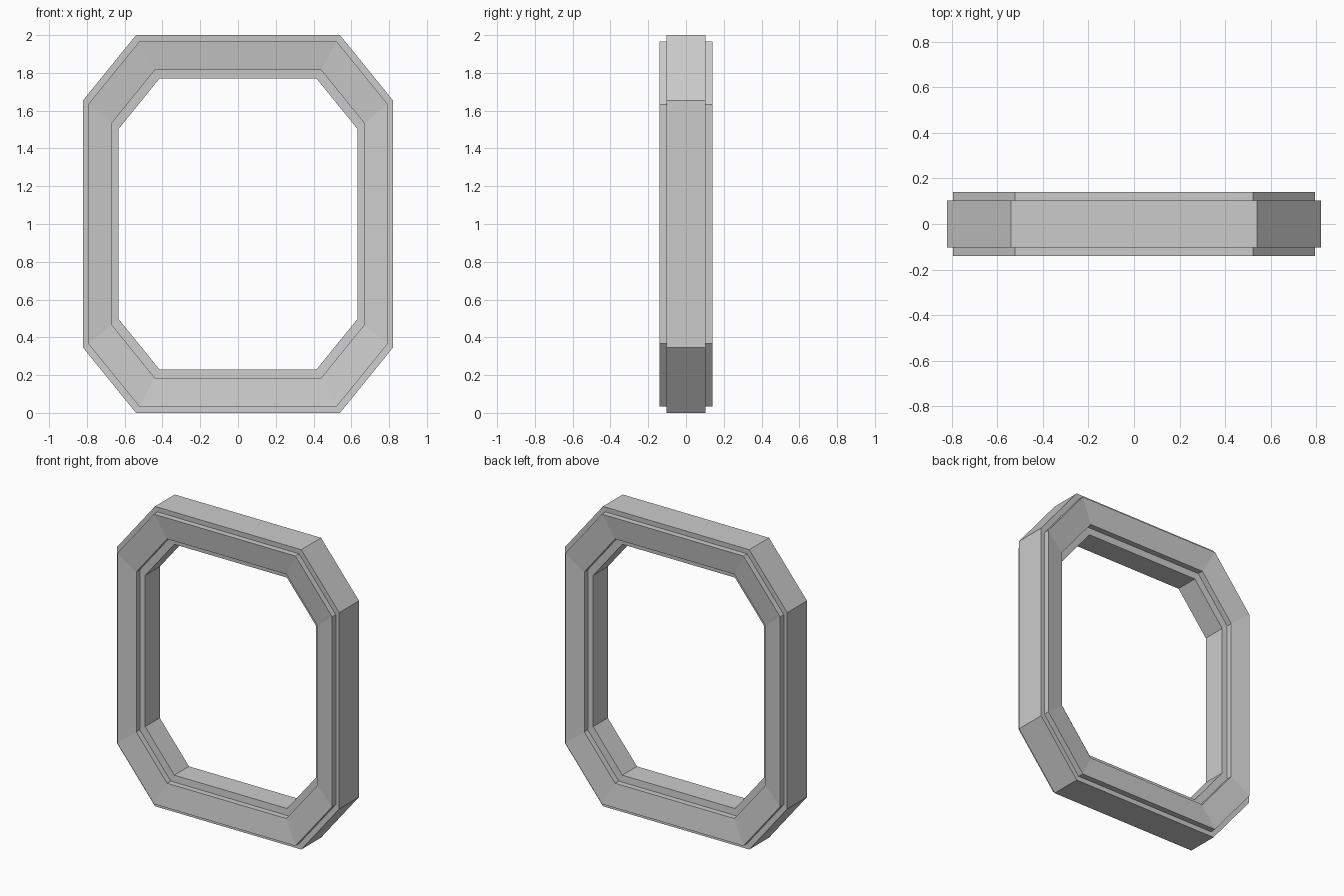
import bpy, bmesh

if "Cube" in bpy.data.objects:
    bpy.data.objects.remove(bpy.data.objects["Cube"])

# Outer octagon of the frame, relative to its centre
HALF_W, HALF_H, CUT_X, CUT_Z = 0.82, 1.0, 0.54, 0.655
corner = [(HALF_W, CUT_Z), (CUT_X, HALF_H)]
octagon = (corner + [(-x, z) for x, z in reversed(corner)]
           + [(-x, -z) for x, z in corner]
           + [(x, -z) for x, z in reversed(corner)])

# Half cross-section: (octagon scale, distance from the middle plane)
half = [(1.0, 0.104), (0.967, 0.102), (0.967, 0.14),
        (0.815, 0.118), (0.815, 0.08), (0.77, 0.077)]
profile = [(s, -y) for s, y in half] + [(s, y) for s, y in reversed(half)]


def sweep_ring(name, outline, section):
    """Sweep a closed cross-section around a closed outline."""
    bm = bmesh.new()
    loops = [[bm.verts.new((x * s, y, z * s + HALF_H)) for x, z in outline]
             for s, y in section]
    n = len(outline)
    for k, a in enumerate(loops):
        b = loops[(k + 1) % len(loops)]
        for i in range(n):
            j = (i + 1) % n
            bm.faces.new((a[i], a[j], b[j], b[i]))
    bmesh.ops.recalc_face_normals(bm, faces=bm.faces)
    mesh = bpy.data.meshes.new(name)
    bm.to_mesh(mesh)
    bm.free()
    obj = bpy.data.objects.new(name, mesh)
    bpy.context.collection.objects.link(obj)
    return obj


# Octagonal frame with raised, inward-sloping bands on both faces
sweep_ring("octagonal_frame", octagon, profile)
